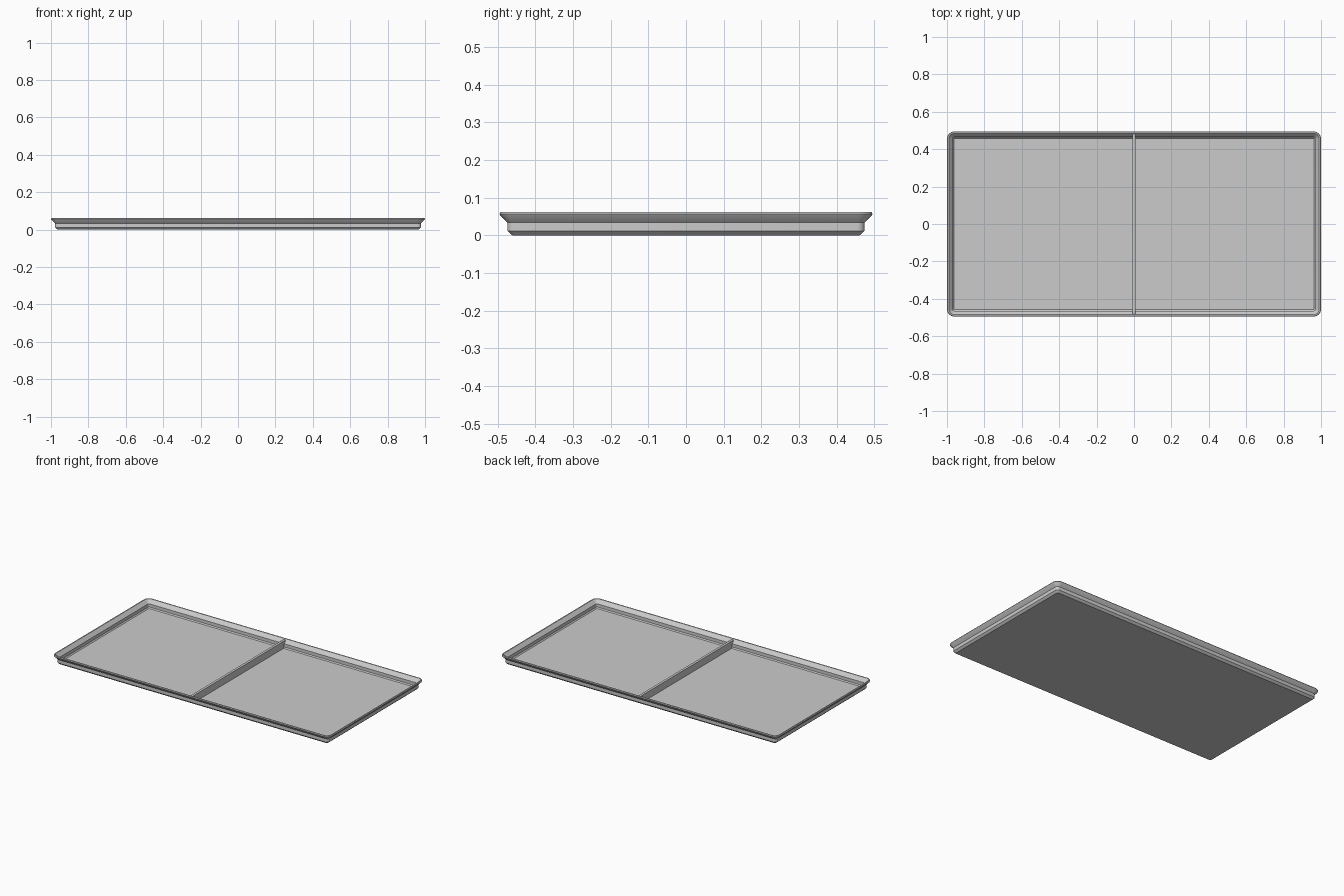
import bpy, bmesh, math

cube = bpy.data.objects.get("Cube")
if cube:
    bpy.data.objects.remove(cube)

HALF_X, HALF_Y, CORNER, STEPS = 1.0, 0.495, 0.04, 6

grey = bpy.data.materials.new("light grey")
grey.use_nodes = True
colour = (0.6, 0.6, 0.6, 1)
grey.diffuse_color = colour
grey.node_tree.nodes["Principled BSDF"].inputs["Base Color"].default_value = colour


def finish(name, bm):
    bmesh.ops.recalc_face_normals(bm, faces=bm.faces)
    mesh = bpy.data.meshes.new(name)
    bm.to_mesh(mesh)
    bm.free()
    obj = bpy.data.objects.new(name, mesh)
    bpy.context.collection.objects.link(obj)
    mesh.materials.append(grey)
    bpy.ops.object.select_all(action="DESELECT")
    obj.select_set(True)
    bpy.context.view_layer.objects.active = obj
    bpy.ops.object.shade_smooth_by_angle(angle=math.radians(25))
    return obj


def rounded_ring(bm, inset, z):
    """Rounded rectangle, with corners that tighten as it moves inward."""
    radius = max(CORNER - inset, 0.003)
    cx, cy = HALF_X - inset - radius, HALF_Y - inset - radius
    ring = []
    for i, (sx, sy) in enumerate([(1, 1), (-1, 1), (-1, -1), (1, -1)]):
        for k in range(STEPS + 1):
            a = math.pi / 2 * (i + k / STEPS)
            ring.append(bm.verts.new((sx * cx + radius * math.cos(a),
                                      sy * cy + radius * math.sin(a), z)))
    return ring


# Tray shell: outside from the base up, over the rim, then down to the floor
profile = [(0.034, 0.0), (0.021, 0.012), (0.021, 0.034), (0.002, 0.053),
           (0.0, 0.057), (0.003, 0.062), (0.01, 0.062),
           (0.031, 0.039), (0.031, 0.018), (0.037, 0.011)]
bm = bmesh.new()
rings = [rounded_ring(bm, inset, z) for inset, z in profile]
for low, high in zip(rings, rings[1:]):
    for i in range(len(low)):
        j = (i + 1) % len(low)
        bm.faces.new((low[i], low[j], high[j], high[i]))
bm.faces.new(rings[0])
bm.faces.new(rings[-1])
finish("tray", bm)

# Divider: a thin wall across the middle, its ends following the flared rim
bm = bmesh.new()
outline = [(0.461, 0.008), (0.47, 0.036), (0.486, 0.057)]
outline += [(-y, z) for y, z in reversed(outline)]
face = bm.faces.new([bm.verts.new((-0.008, y, z)) for y, z in outline])
extruded = bmesh.ops.extrude_face_region(bm, geom=[face], use_keep_orig=True)
moved = [v for v in extruded["geom"] if isinstance(v, bmesh.types.BMVert)]
bmesh.ops.translate(bm, verts=moved, vec=(0.016, 0, 0))
finish("divider", bm)
